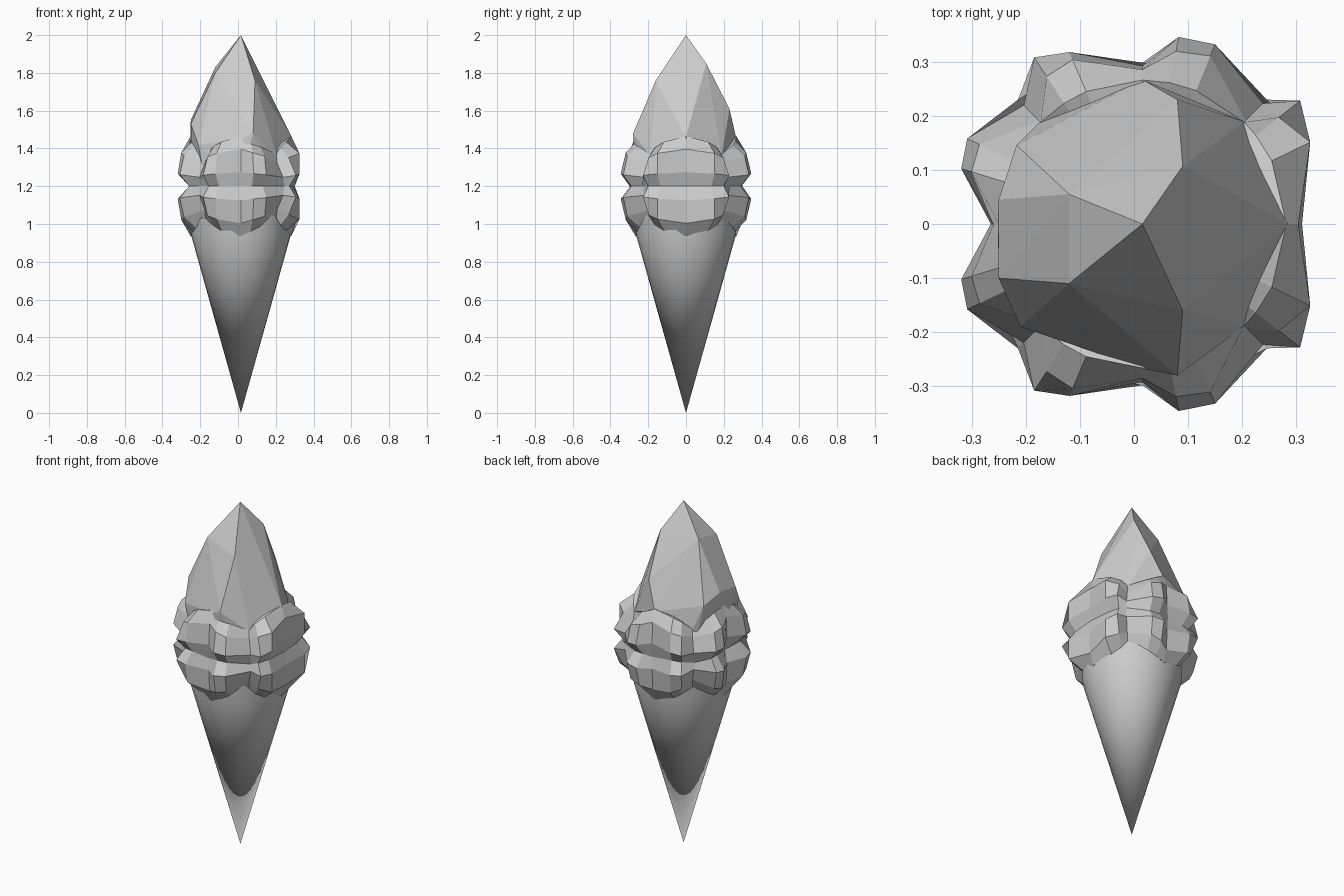
import bpy, bmesh
from math import cos, sin, radians, pi

if "Cube" in bpy.data.objects:
    bpy.data.objects.remove(bpy.data.objects["Cube"])

CX = 0.0155      # axis of the spindle
MID = 1.2        # seam between the two rows of knobs


def polar(deg, r, z):
    a = radians(deg)
    return (CX + r * cos(a), r * sin(a), z)


def finish(name, bm):
    bmesh.ops.recalc_face_normals(bm, faces=bm.faces)
    me = bpy.data.meshes.new(name)
    bm.to_mesh(me)
    bm.free()
    ob = bpy.data.objects.new(name, me)
    bpy.context.collection.objects.link(ob)
    return ob


# Long smooth lower cone
bm = bmesh.new()
N = 32
tip = bm.verts.new((CX, 0, 0.0))
ring_a = [bm.verts.new(polar(360 * i / N, 0.265, 0.945)) for i in range(N)]
ring_b = [bm.verts.new(polar(360 * i / N, 0.267, 1.2)) for i in range(N)]
for i in range(N):
    j = (i + 1) % N
    bm.faces.new((tip, ring_a[j], ring_a[i]))
    bm.faces.new((ring_a[i], ring_a[j], ring_b[j], ring_b[i]))
bm.faces.new(ring_b)
for f in bm.faces:
    f.smooth = len(f.verts) < 5
cone = finish("lower_cone", bm)

# Faceted pointed crown, the hull of its corner points
bm = bmesh.new()
corners = [(CX, 0, 2.0),
           (0.09, 0.107, 1.85), (0.09, -0.16, 1.76),
           (-0.12, 0.055, 1.83), (-0.12, -0.11, 1.80),
           (0.08, 0.23, 1.61), (0.08, -0.28, 1.48),
           (-0.25, 0.045, 1.55), (-0.25, -0.10, 1.53),
           (-0.217, 0.146, 1.50), (-0.21, -0.19, 1.42),
           (0.285, 0, 1.46)]
corners += [polar(90 * k, 0.267, 1.45) for k in range(4)]
corners += [polar(45 + 90 * k, 0.267, 1.36) for k in range(4)]
corners += [polar(45 * k, 0.262, 1.2) for k in range(8)]
for c in corners:
    bm.verts.new(c)
res = bmesh.ops.convex_hull(bm, input=bm.verts)
junk = {v for v in res["geom_interior"] + res["geom_unused"]
        if isinstance(v, bmesh.types.BMVert)}
bmesh.ops.delete(bm, geom=list(junk), context='VERTS')
crown = finish("crown", bm)

# Knobbly collar: eight knobs around, two rows mirrored about the seam.
# Each column: angle, seam radius, bulge radius, shoulder radius, half height
half = [(0, 0.285, 0.295, 0.288, 0.265),
        (26, 0.305, 0.345, 0.345, 0.235),
        (38, 0.325, 0.370, 0.320, 0.205),
        (45, 0.325, 0.315, 0.270, 0.170),
        (68, 0.310, 0.358, 0.335, 0.215),
        (79, 0.300, 0.352, 0.325, 0.240),
        (90, 0.298, 0.292, 0.285, 0.265),
        (113, 0.300, 0.345, 0.330, 0.235),
        (123, 0.315, 0.367, 0.325, 0.210),
        (135, 0.325, 0.310, 0.270, 0.170),
        (154, 0.305, 0.360, 0.335, 0.220),
        (163, 0.285, 0.350, 0.330, 0.240),
        (180, 0.268, 0.280, 0.275, 0.265)]
cols = half + [(-c[0],) + c[1:] for c in half[-2:0:-1]]
bm = bmesh.new()
grid = []
for ang, seam, bulge, shoulder, h in cols:
    arm = [(bulge, 0.28 * h), (shoulder, 0.74 * h), (0.266, h), (0.20, 0.95 * h)]
    prof = [(r, -z) for r, z in reversed(arm)] + [(seam, 0)] + arm
    grid.append([bm.verts.new(polar(ang, r, MID + z)) for r, z in prof])
for i, a in enumerate(grid):
    b = grid[(i + 1) % len(grid)]
    for k in range(len(a) - 1):
        bm.faces.new((a[k], b[k], b[k + 1], a[k + 1]))
collar = finish("knobbly_collar", bm)
